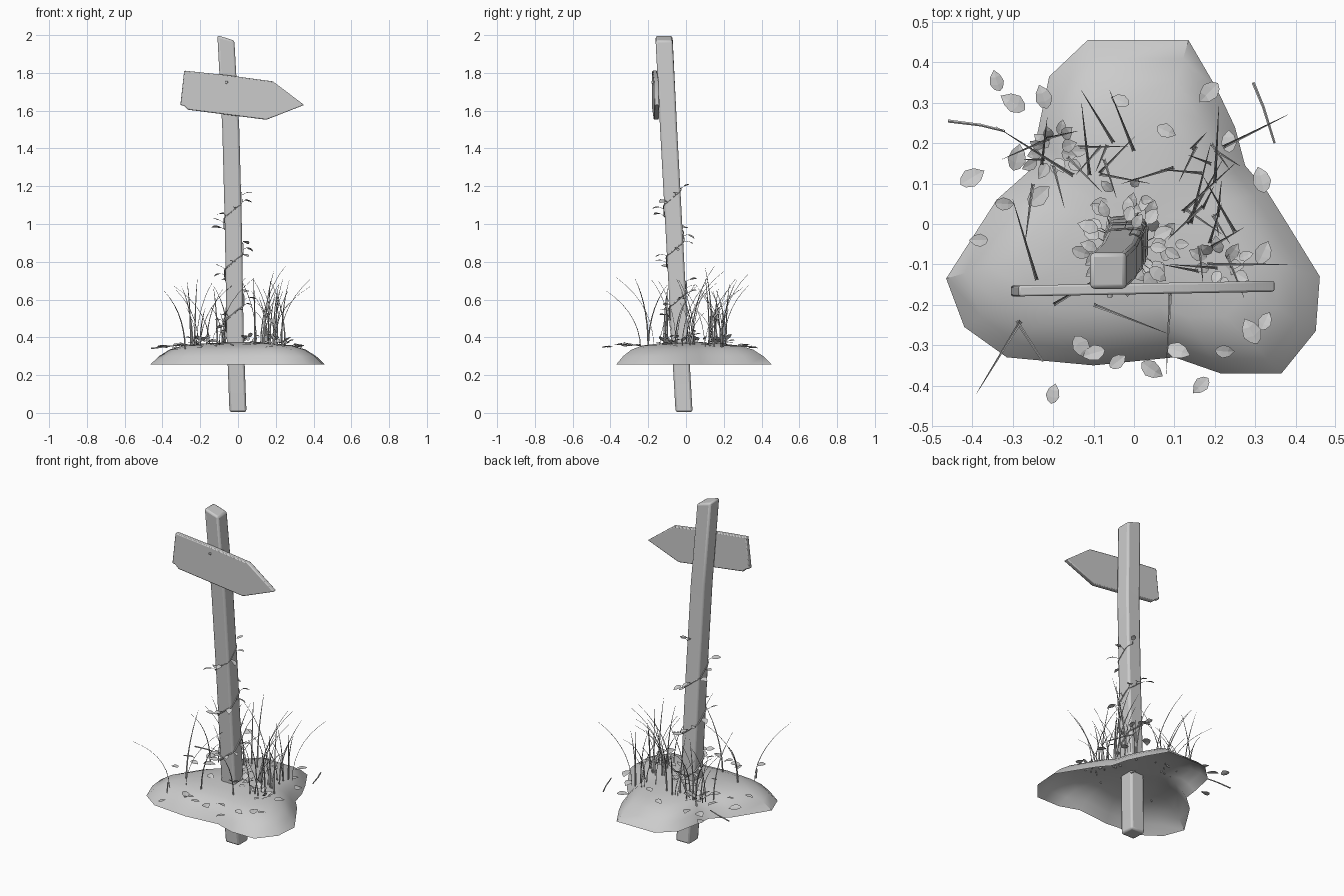
import bpy, bmesh, math, random
from mathutils import Vector, Matrix

if "Cube" in bpy.data.objects:
    bpy.data.objects.remove(bpy.data.objects["Cube"])

random.seed(4)
grey = bpy.data.materials.new("plain grey")
grey.diffuse_color = (0.6, 0.6, 0.6, 1)
grey.use_nodes = True
grey.node_tree.nodes["Principled BSDF"].inputs["Base Color"].default_value = grey.diffuse_color


def finish(name, bm, bevel=0.0, smooth=True):
    me = bpy.data.meshes.new(name)
    bm.to_mesh(me)
    bm.free()
    ob = bpy.data.objects.new(name, me)
    bpy.context.collection.objects.link(ob)
    me.materials.append(grey)
    if bevel:
        m = ob.modifiers.new("worn edges", 'BEVEL')
        m.width, m.segments, m.limit_method = bevel, 2, 'ANGLE'
    if smooth:
        bpy.ops.object.select_all(action='DESELECT')
        ob.select_set(True)
        bpy.context.view_layer.objects.active = ob
        bpy.ops.object.shade_smooth_by_angle(angle=math.radians(40))
    return ob


def loft(bm, rings, cap_start=True, cap_end=True):
    vs = [[bm.verts.new(p) for p in r] for r in rings]
    n = len(vs[0])
    for a, b in zip(vs, vs[1:]):
        for i in range(n):
            j = (i + 1) % n
            bm.faces.new((a[i], a[j], b[j], b[i]))
    if cap_start:
        bm.faces.new(vs[0][::-1])
    if cap_end:
        bm.faces.new(vs[-1])


def tube(bm, pts, r0, r1, n=5):
    pts = [Vector(p) for p in pts]
    rings = []
    for i, p in enumerate(pts):
        d = (pts[min(i + 1, len(pts) - 1)] - pts[max(i - 1, 0)]).normalized()
        u = d.cross(Vector((0.31, 0.2, 1))).normalized()
        v = d.cross(u)
        r = r0 + (r1 - r0) * i / (len(pts) - 1)
        rings.append([p + r * (u * math.cos(k * math.tau / n) + v * math.sin(k * math.tau / n))
                      for k in range(n)])
    loft(bm, rings)


def leaf(bm, pos, heading, size, pitch=0.0, roll=0.0, fold=0.18):
    # pointed oval, creased along the midrib
    rot = (Matrix.Rotation(heading, 4, 'Z') @ Matrix.Rotation(-pitch, 4, 'Y')
           @ Matrix.Rotation(roll, 4, 'X'))
    P = lambda x, y, z: bm.verts.new(Vector(pos) + rot @ (Vector((x, y, z)) * size))
    mid = [P(0, 0, 0), P(.3, 0, .03), P(.65, 0, .03), P(1, 0, -.06)]
    for s in (1, -1):
        side = [P(.12, .2 * s, .2 * fold), P(.4, .34 * s, fold * .4), P(.72, .25 * s, fold * .3)]
        faces = [(mid[0], mid[1], side[1], side[0]), (mid[1], mid[2], side[2], side[1]),
                 (mid[2], mid[3], side[2])]
        for f in faces:
            bm.faces.new(f if s < 0 else f[::-1])


# --- post: leaning, slightly bowed square timber with a slanted top
def post_centre(z):
    keys = [(0, 0, -.01), (.4, -.015, -.033), (1, -.025, -.065), (1.5, -.038, -.092), (2, -.065, -.117)]
    for a, b in zip(keys, keys[1:]):
        if z <= b[0]:
            t = (z - a[0]) / (b[0] - a[0])
            return a[1] + t * (b[1] - a[1]), a[2] + t * (b[2] - a[2])
    return keys[-1][1:]


SQ = [(-1, -1), (1, -1), (1, 1), (-1, 1)]
bm = bmesh.new()
rings = []
for z in (0.005, .4, 1, 1.5, 1.985):
    cx, cy = post_centre(z)
    h = .045
    rings.append([(cx + h * a, cy + h * b, z - (a * .014 if z > 1.9 else 0)) for a, b in SQ])
loft(bm, rings)
finish("post", bm, .011)

# --- arrow board
outline = [(-.305, 1.63), (-.285, 1.625), (-.265, 1.605), (.15, 1.552), (.35, 1.63),
           (.185, 1.755), (-.05, 1.787), (-.285, 1.812)]
bm = bmesh.new()
loft(bm, [[(x, y + .018 * x, z) for x, z in outline] for y in (-.174, -.147)])
bmesh.ops.recalc_face_normals(bm, faces=bm.faces)
finish("arrow_board", bm, .005)

# --- nail head
bm = bmesh.new()
bmesh.ops.create_cone(bm, cap_ends=True, segments=10, radius1=.008, radius2=.006, depth=.008,
                      matrix=Matrix.Translation((-.06, -.178, 1.75)) @ Matrix.Rotation(math.pi / 2, 4, 'X'))
finish("nail", bm)

# --- earth mound: open shell following an irregular outline
edge = [(-.115, .455), (.135, .455), (.205, .335), (.25, .24), (.275, .145), (.33, .08), (.38, 0),
        (.46, -.13), (.45, -.265), (.365, -.37), (.215, -.37), (.1, -.33), (-.1, -.35), (-.315, -.33),
        (-.42, -.255), (-.465, -.135), (-.34, .06), (-.25, .14), (-.24, .22), (-.21, .365)][::-1]
steps = [(1, .255), (.9, .3), (.78, .335), (.62, .357), (.4, .367), (.15, .374)]
bm = bmesh.new()
loft(bm, [[(x * s, y * s, z) for x, y in edge] for s, z in steps], cap_start=False)
finish("mound", bm)


def ground(x, y):
    r = math.hypot(x, y)
    return .372 - .14 * max(0, r - .15) ** 1.3


# --- creeper winding up the post
def vine_point(z):
    a = -math.pi / 2 + (z - .53) / .27 * math.tau
    c, s = math.cos(a), math.sin(a)
    r = .049 / max(abs(c), abs(s), .8)
    cx, cy = post_centre(z)
    return Vector((cx + r * c, cy + r * s, z)), a


bm = bmesh.new()
tube(bm, [vine_point(.36 + i * .83 / 90)[0] for i in range(91)], .005, .002)
finish("creeper_stem", bm)

bm = bmesh.new()
for i in range(26):
    p, a = vine_point(.38 + .81 * (i / 25) ** 1.15)
    a += random.uniform(-.5, .5)
    out = Vector((math.cos(a), math.sin(a), .5)) * .02
    tube(bm, [p, p + out], .0015, .001, 3)
    leaf(bm, p + out, a, random.uniform(.04, .055), random.uniform(-.5, .3), random.uniform(-.4, .4))
finish("creeper_leaves", bm, smooth=False)


# --- grass blades: tapering creased ribbons bending outward
def blade(bm, x, y, tx, ty, height, width=.009):
    d = Vector((tx - x, ty - y, 0))
    side = Vector((-d.y, d.x, 0)).normalized()
    fwd = d.normalized() * .002
    z0, n, rows = ground(x, y) - .015, 7, []
    for i in range(n + 1):
        t = i / n
        c = Vector((x, y, z0)) + d * t ** 1.9 + Vector((0, 0, height * (1.25 * t - .25 * t * t)))
        w = width * .5 * (1 - t) ** .7 + .0004
        rows.append([bm.verts.new(c - side * w), bm.verts.new(c + fwd), bm.verts.new(c + side * w)])
    for a, b in zip(rows, rows[1:]):
        for k in (0, 1):
            bm.faces.new((a[k], a[k + 1], b[k + 1], b[k]))


tall = [(-.24, -.14, -.3, .06), (-.28, -.24, -.39, -.42), (-.11, .12, -.13, .3), (-.05, .2, -.13, .33),
        (0, .18, -.06, .33), (-.15, .12, -.34, .24), (.2, .1, .21, .29), (.22, .19, .38, .27),
        (.13, 0, .22, .16), (.12, .03, .25, .15), (.18, -.1, .38, -.1), (.09, -.17, .08, -.37),
        (.14, 0, .19, .2), (.25, -.02, .17, .12), (.1, .14, -.03, .1), (-.1, -.2, .08, -.27),
        (-.2, -.2, -.03, -.1), (-.25, .1, -.27, -.05)]
bm = bmesh.new()
for b in tall:
    blade(bm, *b, random.uniform(.3, .42))
for cx, cy in ((-.2, .18), (-.1, .16), (.2, -.08), (.17, .05), (.17, .16)):
    for i in range(6):
        a, r = random.uniform(0, math.tau), random.uniform(.05, .13)
        x, y = cx + random.uniform(-.04, .04), cy + random.uniform(-.04, .04)
        blade(bm, x, y, x + r * math.cos(a), y + r * math.sin(a), random.uniform(.16, .38), .008)
finish("grass", bm, smooth=False)

# --- low leafy sprouts
bm = bmesh.new()
for cx, cy, n in ((-.2, .18, 14), (.22, -.1, 10), (.06, -.05, 8), (-.03, .06, 6)):
    for i in range(n):
        a, r = i * 2.4, .012 + .035 * random.random()
        x, y = cx + r * math.cos(a), cy + r * math.sin(a)
        leaf(bm, (x, y, ground(x, y) + random.uniform(0, .03)), a, random.uniform(.035, .05),
             random.uniform(.1, .8), random.uniform(-.4, .4))
finish("sprouts", bm, smooth=False)

# --- fallen leaves
spots = [(-.34, .355), (-.3, .3), (-.225, .315), (-.035, .305), (.08, .23), (.185, .325), (.235, .205),
         (.315, .11), (-.4, .115), (-.29, .165), (-.385, -.04), (-.32, .05), (-.235, .07), (.25, -.1),
         (.32, -.07), (.325, -.24), (.29, -.265), (.225, -.315), (.11, -.315), (.045, -.36), (-.04, -.34),
         (-.1, -.32), (-.13, -.305), (-.2, -.42), (.165, -.4), (-.13, -.07), (.08, -.07)]
bm = bmesh.new()
for x, y in spots:
    a, s = random.uniform(0, math.tau), random.uniform(.045, .07)
    leaf(bm, (x - s / 2 * math.cos(a), y - s / 2 * math.sin(a), ground(x, y) + .006), a, s,
         random.uniform(-.15, .15), random.uniform(-.3, .3))
finish("fallen_leaves", bm, smooth=False)

# --- twigs
bm = bmesh.new()
for p in ([(-.46, .255), (-.38, .245), (-.32, .23)], [(.295, .35), (.32, .29), (.348, .2)],
          [(-.29, -.24), (-.265, -.28), (-.225, -.34)]):
    tube(bm, [(x, y, ground(x, y) + .008) for x, y in p], .004, .003)
finish("twigs", bm)
